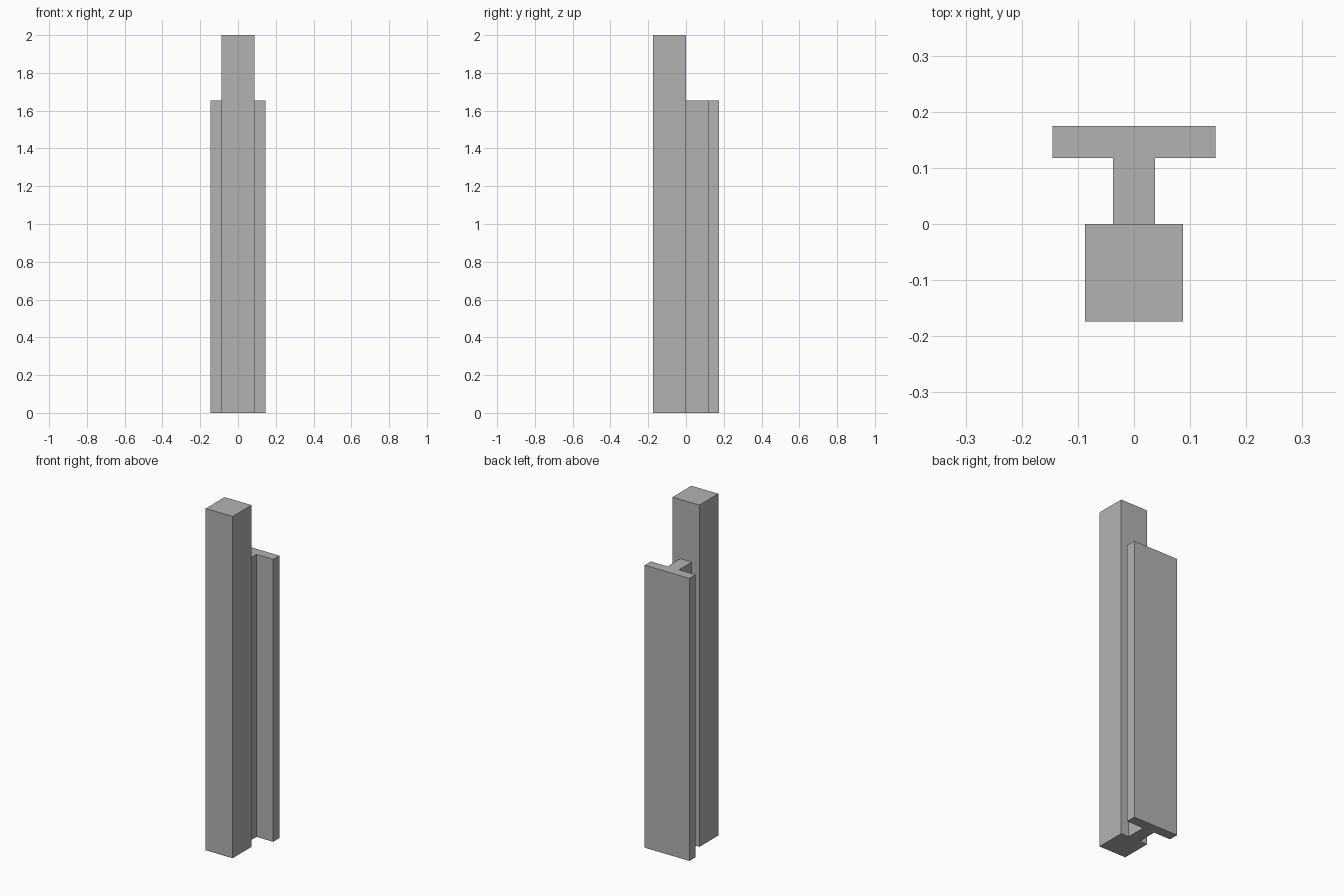
import bpy
import bmesh

# Remove the default object
cube = bpy.data.objects.get("Cube")
if cube:
    bpy.data.objects.remove(cube, do_unlink=True)

GREY = (0.45, 0.45, 0.45, 1.0)
grey = bpy.data.materials.new("plain_grey")
grey.use_nodes = True
grey.diffuse_color = GREY
grey.node_tree.nodes["Principled BSDF"].inputs["Base Color"].default_value = GREY


def extrude_profile(name, points, height):
    """Raise a flat outline from the ground into a solid prism."""
    bm = bmesh.new()
    base = bm.faces.new([bm.verts.new((x, y, 0)) for x, y in points])
    raised = bmesh.ops.extrude_face_region(bm, geom=[base], use_keep_orig=True)
    top = [v for v in raised["geom"] if isinstance(v, bmesh.types.BMVert)]
    bmesh.ops.translate(bm, verts=top, vec=(0, 0, height))
    bmesh.ops.recalc_face_normals(bm, faces=bm.faces)
    mesh = bpy.data.meshes.new(name)
    bm.to_mesh(mesh)
    bm.free()
    mesh.materials.append(grey)
    obj = bpy.data.objects.new(name, mesh)
    bpy.context.collection.objects.link(obj)
    return obj


def mirrored(half):
    """Complete a right-hand outline across x = 0."""
    return half + [(-x, y) for x, y in reversed(half)]


# Tall square post at the front
extrude_profile("front_post", mirrored([(0.087, -0.174), (0.087, 0)]), 2.0)

# Shorter T-shaped rail behind it: narrow web and wide flange
rail = [(0.037, 0), (0.037, 0.118), (0.145, 0.118), (0.145, 0.175)]
extrude_profile("rear_t_rail", mirrored(rail), 1.653)
